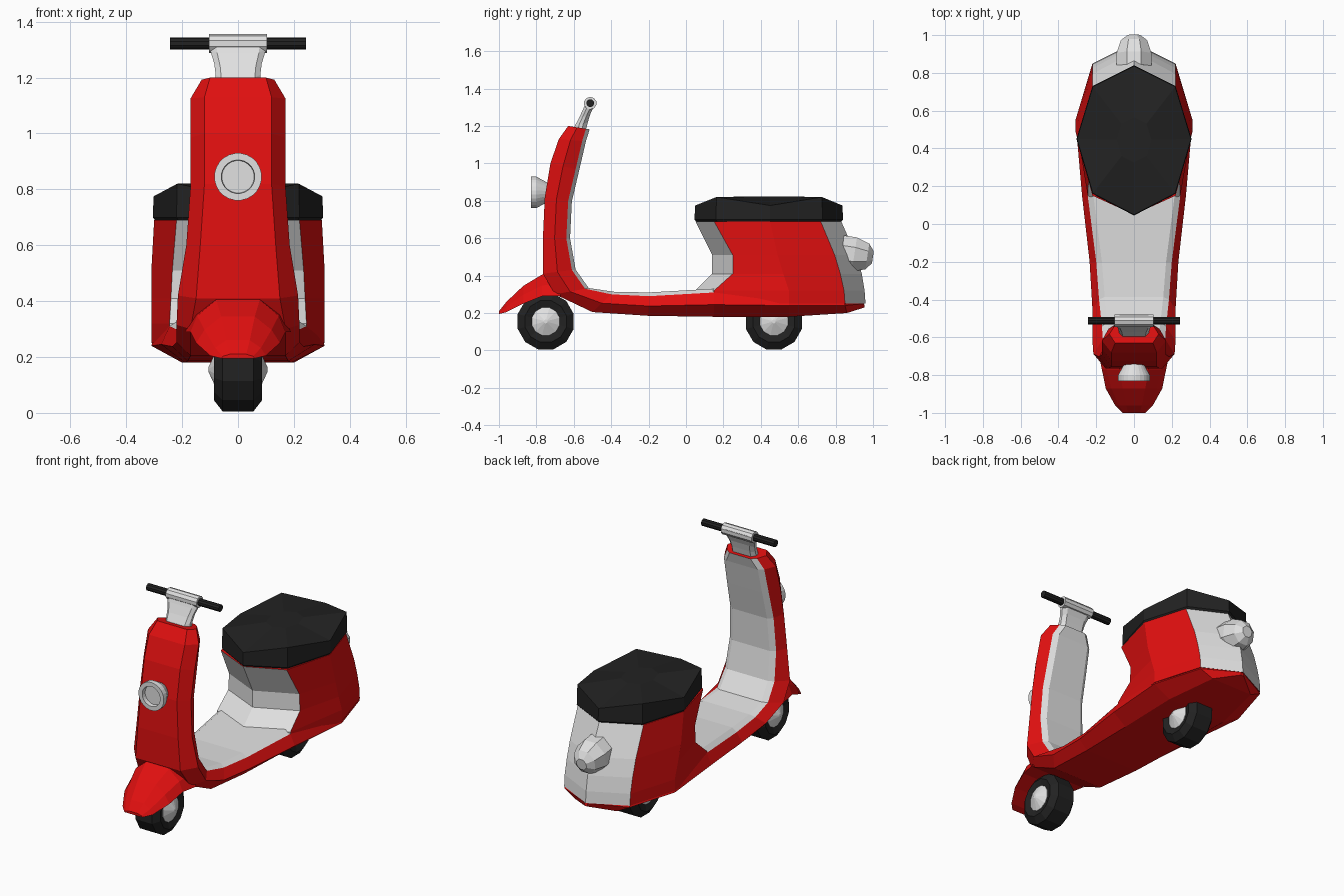
import bpy, bmesh
from math import sin, cos, pi
from mathutils import Vector

if "Cube" in bpy.data.objects:
    bpy.data.objects.remove(bpy.data.objects["Cube"])


def material(name, rgb):
    m = bpy.data.materials.new(name)
    m.use_nodes = True
    colour = (*rgb, 1)
    m.diffuse_color = colour
    m.node_tree.nodes["Principled BSDF"].inputs["Base Color"].default_value = colour
    return m


RED = material("red paint", (0.75, 0.005, 0.005))
WHITE = material("pale grey", (0.75, 0.75, 0.75))
BLACK = material("black rubber", (0.016, 0.016, 0.016))


def loft(name, rings, mats, second=()):
    """Skin closed rings of equal length; segments listed in second use the second material."""
    bm = bmesh.new()
    loops = [[bm.verts.new(p) for p in ring] for ring in rings]
    n = len(loops[0])
    for a, b in zip(loops, loops[1:]):
        for i in range(n):
            k = (i + 1) % n
            face = bm.faces.new((a[i], a[k], b[k], b[i]))
            face.material_index = int(i in second)
    bm.faces.new(loops[0])
    bm.faces.new(loops[-1])
    bmesh.ops.recalc_face_normals(bm, faces=bm.faces)
    mesh = bpy.data.meshes.new(name)
    bm.to_mesh(mesh)
    bm.free()
    for m in mats:
        mesh.materials.append(m)
    obj = bpy.data.objects.new(name, mesh)
    bpy.context.scene.collection.objects.link(obj)
    return obj


def lathe(name, axis, profile, sides, mat, centre):
    """Turn (distance along axis, radius) pairs about the x or y axis."""
    rings = []
    for d, r in profile:
        ring = []
        for i in range(sides):
            t = 2 * pi * (i + 0.5) / sides
            u, v = r * cos(t), r * sin(t)
            ring.append((d, u, v) if axis == "x" else (u, d, v))
        rings.append(ring)
    obj = loft(name, rings, [mat])
    obj.location = centre
    return obj


def mirrored(half):
    return half + [(-x, y, z) for x, y, z in reversed(half)]


# Leg shield, floor and underside: outer y z, inner y z, outer / middle / inner half widths
stations = [
    (-.63, 1.2, -.535, 1.185, .10, .13, .10),
    (-.68, 1.13, -.555, 1.12, .12, .17, .135),
    (-.725, 1.0, -.59, .97, .12, .17, .14),
    (-.755, .82, -.63, .8, .12, .17, .145),
    (-.765, .6, -.64, .6, .135, .185, .155),
    (-.765, .41, -.61, .43, .15, .215, .165),
    (-.7, .3, -.54, .33, .17, .22, .17),
    (-.5, .205, -.4, .3, .17, .22, .185),
    (-.2, .185, -.2, .29, .18, .235, .2),
    (.15, .18, .15, .31, .19, .275, .245),
    (.55, .18, .55, .3, .2, .31, .29),
    (.86, .2, .84, .28, .14, .22, .2),
    (.955, .23, .95, .27, .01, .01, .01),
]
rings = []
for oy, oz, iy, iz, wo, wm, wi in stations:
    outer, inner = Vector((0, oy, oz)), Vector((0, iy, iz))
    mid = (outer + inner) / 2
    raised = inner + (inner - outer).normalized() * .02
    inset = max(wi - .03, .005)
    rings.append(mirrored([(w, p.y, p.z) for w, p in
                           ((wo, outer), (wm, mid), (wi, inner), (inset, raised))]))
loft("shield_and_floor", rings, [RED, WHITE], (2, 3, 4))

# Rear body: z, front centre y, front corner x y, middle x y, rear corner y, rear centre y
levels = [
    (.25, .05, .245, .15, .31, .55, .85, .96),
    (.32, .05, .245, .15, .31, .55, .845, .955),
    (.41, .14, .24, .25, .31, .52, .825, .94),
    (.51, .14, .235, .25, .31, .49, .795, .91),
    (.69, .05, .22, .15, .3, .45, .72, .83),
]
rings = []
for z, front, cx, cy, mx, my, ry, back in levels:
    side = [(cx, cy, z), (mx, my, z), (.22, ry, z)]
    rings.append([(0, front, z)] + side + [(0, back, z)]
                 + [(-x, y, h) for x, y, h in reversed(side)])
loft("rear_body", rings, [RED, WHITE], (0, 3, 4, 7))

# Seat: octagon with raised corners and a nearly flat top
outline = [(0, .045), (.22, .16), (.305, .45), (.22, .73), (0, .84),
           (-.22, .73), (-.305, .45), (-.22, .16)]


def seat_ring(z, scale, lift=0):
    return [(x * scale, .445 + (y - .445) * scale, z + lift * (i % 2))
            for i, (x, y) in enumerate(outline)]


loft("seat", [seat_ring(.68, .95), seat_ring(.70, 1), seat_ring(.775, .99, .045),
              seat_ring(.823, .3)], [BLACK])

# Front fender: y, top z, side z, top half width, side half width
rings = []
for y, top, low, a, b in [(-.67, .42, .29, .13, .19), (-.77, .405, .29, .13, .17),
                          (-.87, .345, .25, .10, .15), (-.96, .26, .205, .07, .10),
                          (-1.0, .21, .195, .05, .06)]:
    knee = (top + low) / 2
    rings.append(mirrored([(a * .6, y, top), (a * .6 + b * .4, y, knee), (b, y, low)]))
loft("front_fender", rings, [RED])

# Wheels with pointed hubs
for name, y in (("front", -.75), ("rear", .47)):
    lathe(name + "_tyre", "x", [(-.07, .07), (-.085, .115), (-.055, .155),
                                (.055, .155), (.085, .115), (.07, .07)],
          12, BLACK, (0, y, .155))
    lathe(name + "_hub", "x", [(-.105, .01), (-.075, .077), (.075, .077), (.105, .01)],
          12, WHITE, (0, y, .155))

# Headlight with a recessed lens
lathe("headlight", "y", [(.1, .045), (.075, .06), (.03, .085), (0, .085), (0, .06), (.025, .058)],
      24, WHITE, (0, -.83, .845))

# Tail light
tail = lathe("tail_light", "y", [(-.09, .1), (-.02, .1), (.05, .075), (.08, .035)],
             8, WHITE, (0, .92, .51))
tail.rotation_euler.x = -.15

# Steering neck, clamp and handlebar
rings = []
for y, z, w, d in [(-.575, 1.15, .08, .035), (-.56, 1.21, .08, .035),
                   (-.543, 1.25, .085, .03), (-.52, 1.3, .1, .03), (-.51, 1.325, .103, .03)]:
    rings.append(mirrored([(w * .75, y - d, z - .01), (w, y - d * .3, z),
                           (w, y + d * .3, z), (w * .75, y + d, z + .01)]))
loft("steering_neck", rings, [WHITE])
lathe("handlebar_clamp", "x", [(-.103, .034), (.103, .034)], 10, WHITE, (0, -.512, 1.322))
lathe("handlebar", "x", [(-.243, .021), (.243, .021)], 10, BLACK, (0, -.512, 1.322))
